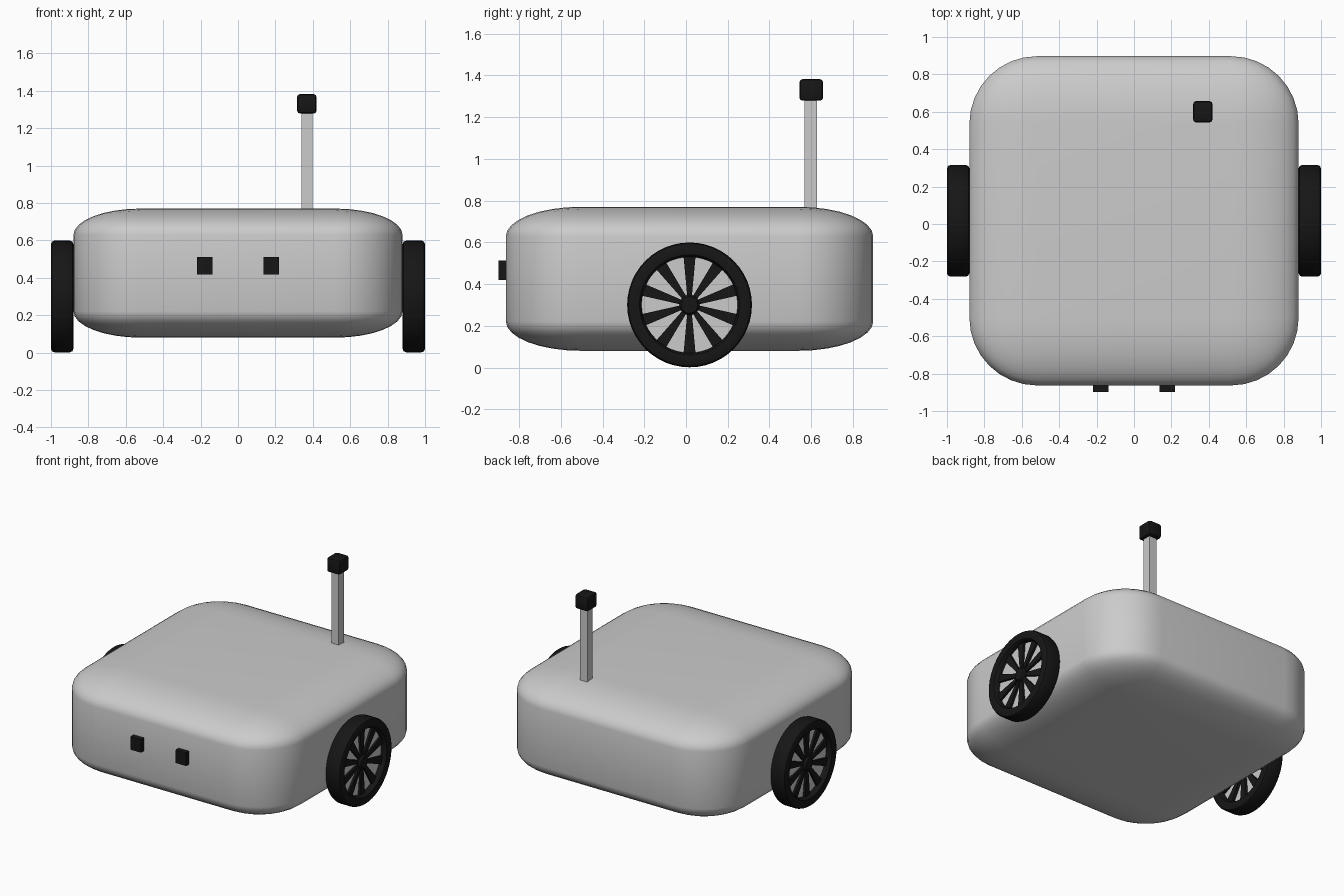
import bpy, bmesh
from math import pi, cos, sin, radians

if "Cube" in bpy.data.objects:
    bpy.data.objects.remove(bpy.data.objects["Cube"])

black = bpy.data.materials.new("black")
black.diffuse_color = (0.008, 0.008, 0.008, 1)
black.use_nodes = True
black.node_tree.nodes["Principled BSDF"].inputs["Base Color"].default_value = black.diffuse_color


def finish(name, bm, mat=None, smooth=None):
    bmesh.ops.recalc_face_normals(bm, faces=bm.faces[:])
    me = bpy.data.meshes.new(name)
    bm.to_mesh(me)
    bm.free()
    ob = bpy.data.objects.new(name, me)
    bpy.context.collection.objects.link(ob)
    if mat:
        me.materials.append(mat)
    if smooth:
        bpy.ops.object.select_all(action='DESELECT')
        ob.select_set(True)
        bpy.context.view_layer.objects.active = ob
        bpy.ops.object.shade_smooth_by_angle(angle=radians(smooth))
    return ob


def box(name, loc, size, bevel=0, segs=1, mat=None, smooth=None):
    """Box bevelled before scaling, so the rounding follows the proportions."""
    bm = bmesh.new()
    bmesh.ops.create_cube(bm, size=2)
    if bevel:
        bmesh.ops.bevel(bm, geom=bm.edges[:], offset=bevel, segments=segs,
                        profile=0.5, affect='EDGES')
    bmesh.ops.scale(bm, vec=[s / 2 for s in size], verts=bm.verts[:])
    bmesh.ops.translate(bm, vec=loc, verts=bm.verts[:])
    return finish(name, bm, mat, smooth)


def lathe(name, profile, side, mat=None, steps=48):
    """Turn a closed (radius, x) profile about the wheel axle."""
    bm = bmesh.new()
    rings = []
    for i in range(steps):
        a = 2 * pi * i / steps
        rings.append([bm.verts.new((side * x, WY + r * cos(a), WZ + r * sin(a)))
                      for r, x in profile])
    n = len(profile)
    for i in range(steps):
        p, q = rings[i], rings[(i + 1) % steps]
        for j in range(n):
            k = (j + 1) % n
            bm.faces.new((p[j], p[k], q[k], q[j]))
    bmesh.ops.remove_doubles(bm, verts=bm.verts[:], dist=1e-5)
    return finish(name, bm, mat, 40)


def spokes(name, side, x0, x1, count=10):
    """Spokes that widen from the hub out to the rim."""
    bm = bmesh.new()
    outline = [(0.03, -0.01), (0.235, -0.029), (0.235, 0.029), (0.03, 0.01)]
    for i in range(count):
        a = pi / 2 + 2 * pi * i / count
        lo, hi = [[bm.verts.new((side * x, WY + r * cos(a) - t * sin(a),
                                 WZ + r * sin(a) + t * cos(a)))
                   for r, t in outline] for x in (x0, x1)]
        bm.faces.new(lo)
        bm.faces.new(hi)
        for j in range(4):
            k = (j + 1) % 4
            bm.faces.new((lo[j], lo[k], hi[k], hi[j]))
    return finish(name, bm, black)


# rounded body
box("body", (0, 0.017, 0.425), (1.76, 1.76, 0.69), 0.41, 8, smooth=60)

# square eyes on the front
for side, label in ((-1, "left"), (1, "right")):
    box(label + "_eye", (side * 0.178, -0.857, 0.465), (0.083, 0.083, 0.093), mat=black)

# mast with its dark cap
box("mast", (0.368, 0.598, 1.0), (0.058, 0.06, 0.62))
box("mast_cap", (0.368, 0.6, 1.33), (0.104, 0.114, 0.104), 0.3, 2, black, 40)

# wheels: tyre, pale disc, spokes and hub
WY, WZ = 0.017, 0.3
tyre = [(0.23, 0.9), (0.24, 0.885), (0.28, 0.88), (0.293, 0.886), (0.299, 0.9),
        (0.299, 0.98), (0.293, 0.994), (0.28, 1.0), (0.24, 0.995), (0.23, 0.98)]
disc = [(0, 0.925), (0.235, 0.925), (0.235, 0.955), (0, 0.955)]
hub = [(0, 0.89), (0.045, 0.89), (0.048, 0.9), (0.048, 0.975), (0.04, 0.985), (0, 0.985)]
for side, label in ((-1, "left"), (1, "right")):
    lathe(label + "_tyre", tyre, side, black)
    lathe(label + "_wheel_disc", disc, side)
    spokes(label + "_spokes", side, 0.905, 0.97)
    lathe(label + "_hub", hub, side, black, 24)
